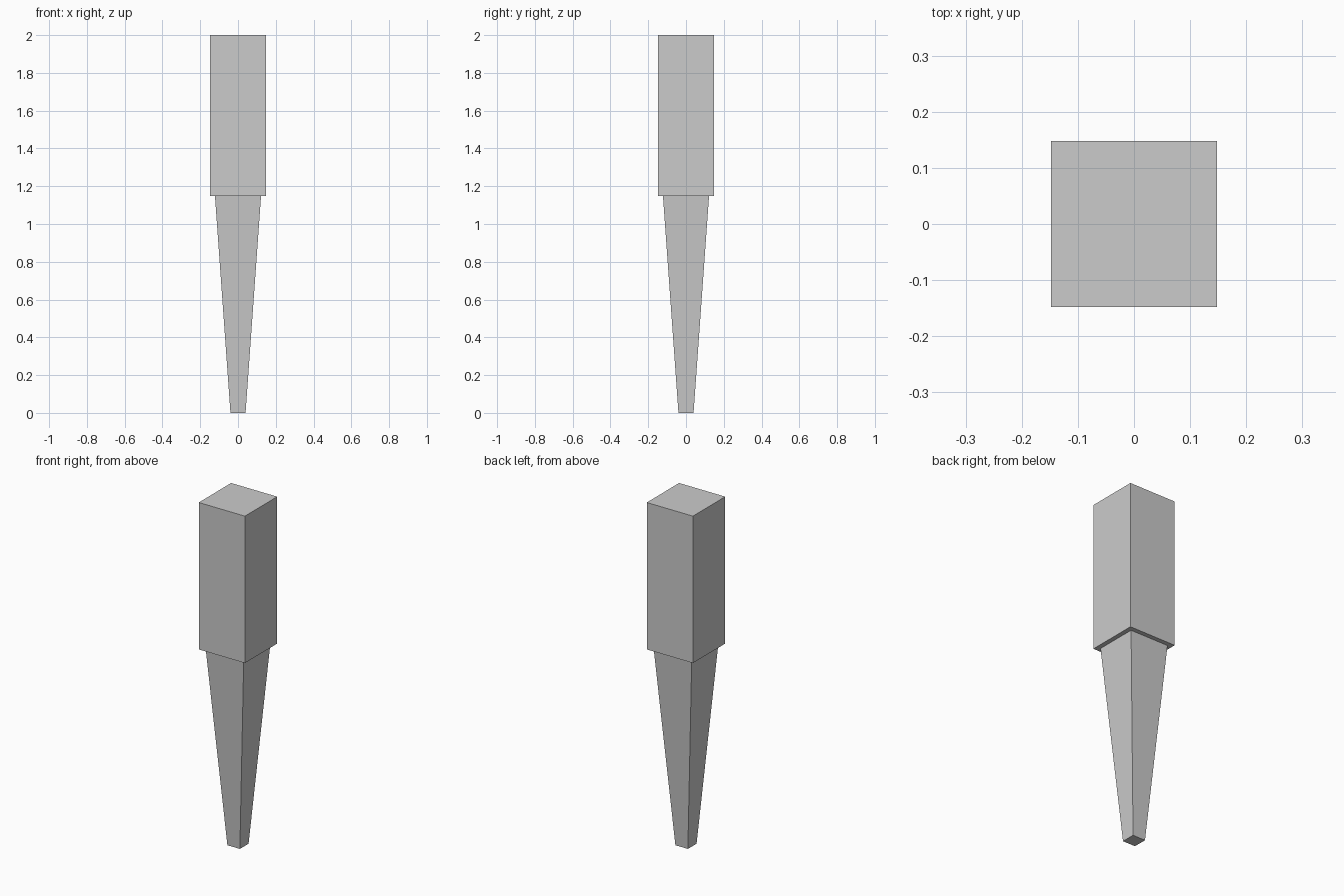
import bpy, bmesh

if "Cube" in bpy.data.objects:
    bpy.data.objects.remove(bpy.data.objects["Cube"])

# Square cross-sections from foot to top: (half width, height)
SECTIONS = [(0.04, 0.0), (0.122, 1.148), (0.148, 1.148), (0.148, 2.0)]


def square_loft(name, sections):
    """Skin a stack of square rings into one closed solid."""
    bm = bmesh.new()
    rings = [[bm.verts.new((sx * h, sy * h, z))
              for sx, sy in ((-1, -1), (1, -1), (1, 1), (-1, 1))]
             for h, z in sections]
    for low, high in zip(rings, rings[1:]):
        for i in range(4):
            j = (i + 1) % 4
            bm.faces.new((low[i], low[j], high[j], high[i]))
    bm.faces.new(rings[0][::-1])
    bm.faces.new(rings[-1])
    bmesh.ops.recalc_face_normals(bm, faces=bm.faces)
    mesh = bpy.data.meshes.new(name)
    bm.to_mesh(mesh)
    bm.free()
    obj = bpy.data.objects.new(name, mesh)
    bpy.context.collection.objects.link(obj)
    return obj


# Tapered lower leg stepping out to the straight square upper block
square_loft("tapered_leg", SECTIONS)
